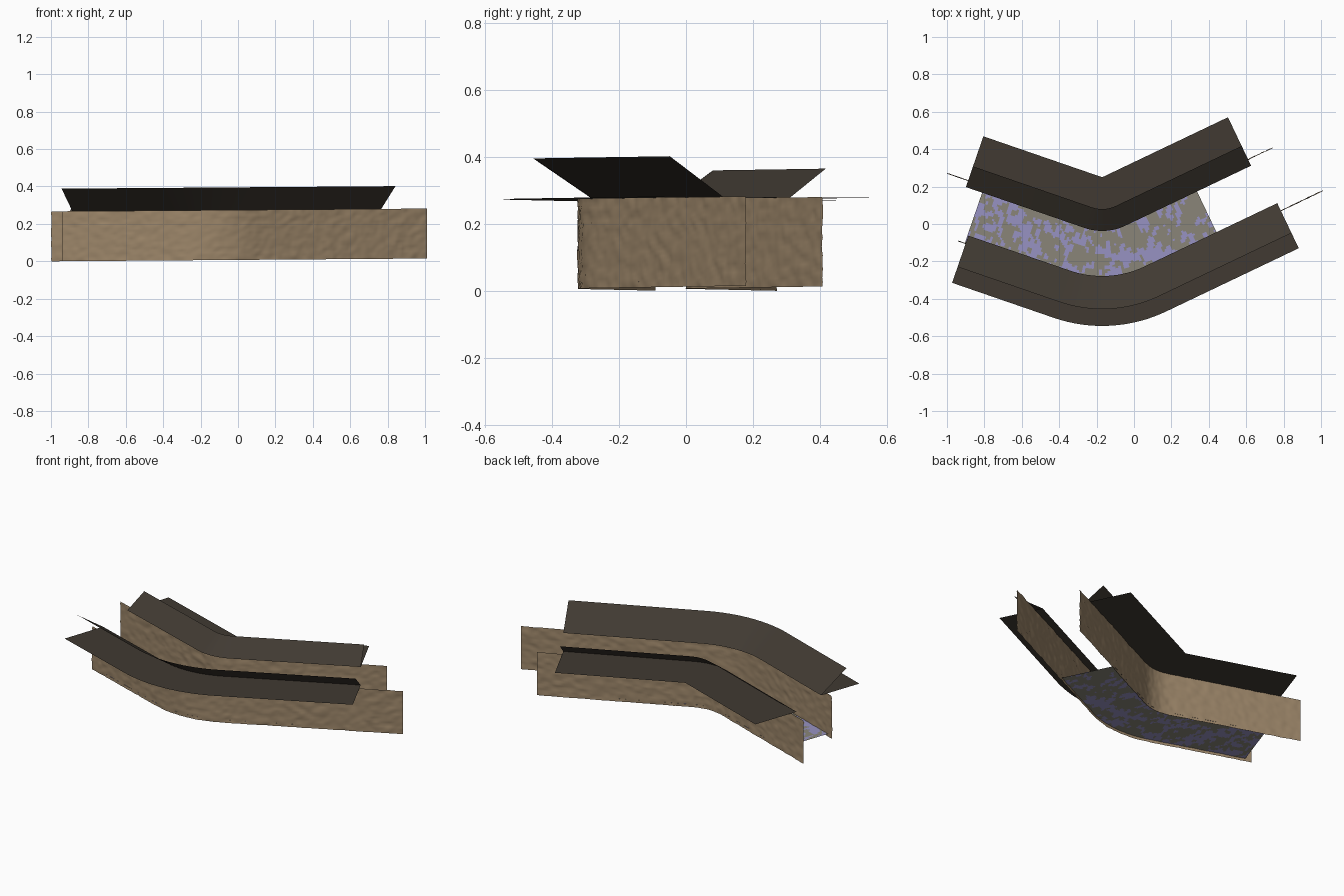
import bpy, bmesh, math
from mathutils import Vector, noise

if "Cube" in bpy.data.objects:
    bpy.data.objects.remove(bpy.data.objects["Cube"])

# Every part is a strip swept along one bent path: straight, arc round CENTRE, straight
CENTRE = Vector((-0.17, 0.25))
A_LEFT, A_RIGHT = math.radians(-109), math.radians(-64.5)


def material(name, rgb):
    m = bpy.data.materials.new(name)
    m.diffuse_color = (*rgb, 1)
    m.use_nodes = True
    m.node_tree.nodes["Principled BSDF"].inputs["Base Color"].default_value = m.diffuse_color
    return m


STONE = material("sandy stone", (0.33, 0.235, 0.14))
ROOF = material("dark brown roof", (0.052, 0.042, 0.032))
PAVING = material("grey brown paving", (0.25, 0.235, 0.19))
LAVENDER = material("lavender paving", (0.31, 0.29, 0.54))


def base(x):
    """Ground level: the street climbs gently to the right."""
    return 0.0075 * (x + 1)


def stations(left, right, step, arc_steps):
    """List of (angle, distance along the straight) from left to right."""
    n, m = max(1, round(left / step)), max(1, round(right / step))
    out = [(A_LEFT, -left * (1 - i / n)) for i in range(n)]
    out += [(A_LEFT + (A_RIGHT - A_LEFT) * i / arc_steps, 0) for i in range(arc_steps + 1)]
    out += [(A_RIGHT, right * (i + 1) / m) for i in range(m)]
    return out


def sweep(name, profile, left, right, mats, step=9, arc_steps=16, rough=0):
    """Sweep a profile of (radius, height) points along the path."""
    bm = bmesh.new()
    rows = []
    for a, s in stations(left, right, step, arc_steps):
        normal = Vector((math.cos(a), math.sin(a)))
        along = Vector((-math.sin(a), math.cos(a)))
        row = []
        for r, h in profile:
            p = CENTRE + normal * r + along * s
            if rough:
                q = Vector((p.x * 22, p.y * 22, h * 45))
                p += normal * rough * (noise.noise(q) + 0.5 * noise.noise(q * 2.1))
            row.append(bm.verts.new((p.x, p.y, base(p.x) + h)))
        rows.append(row)
    for r0, r1 in zip(rows, rows[1:]):
        for j in range(len(profile) - 1):
            bm.faces.new((r0[j], r0[j + 1], r1[j + 1], r1[j]))
    bmesh.ops.remove_doubles(bm, verts=bm.verts, dist=1e-5)
    bmesh.ops.recalc_face_normals(bm, faces=bm.faces)
    me = bpy.data.meshes.new(name)
    bm.to_mesh(me)
    bm.free()
    for m in mats:
        me.materials.append(m)
    ob = bpy.data.objects.new(name, me)
    bpy.context.collection.objects.link(ob)
    bpy.context.view_layer.objects.active = ob
    ob.select_set(True)
    bpy.ops.object.shade_smooth_by_angle(angle=math.radians(35))
    ob.select_set(False)
    return ob


# Rough stone walls on both sides of the street
def wall(name, radius, left, right):
    prof = [(radius, 0.267 * i / 20) for i in range(21)]
    sweep(name, prof, left, right, [STONE], step=0.012, arc_steps=30, rough=0.004)


wall("back_wall", 0.25, 0.79, 0.89)
wall("front_wall", 0.573, 0.618, 1.035)

# Roofs: a flat sheet over the wall, folded at the street edge into a raised sheet
sweep("back_roof", [(0, 0.267), (0.287, 0.267), (0.17, 0.353)], 0.672, 0.745, [ROOF])
sweep("front_roof", [(0.795, 0.267), (0.528, 0.267), (0.705, 0.388)], 0.575, 0.785, [ROOF])

# Street floor with streaky lavender patches
floor = sweep("street_floor", [(0.25 + 0.323 * i / 32, 0.017) for i in range(33)],
              0.58, 0.425, [PAVING, LAVENDER], step=0.012, arc_steps=26)
for f in floor.data.polygons:
    c = f.center
    n = noise.noise(Vector((c.x * 9 + c.y * 4, c.y * 9, 3))) \
        + 0.8 * noise.noise(Vector((c.x * 40, c.y * 25, 7)))
    f.material_index = 1 if n > 0.12 + 0.25 * c.x else 0
